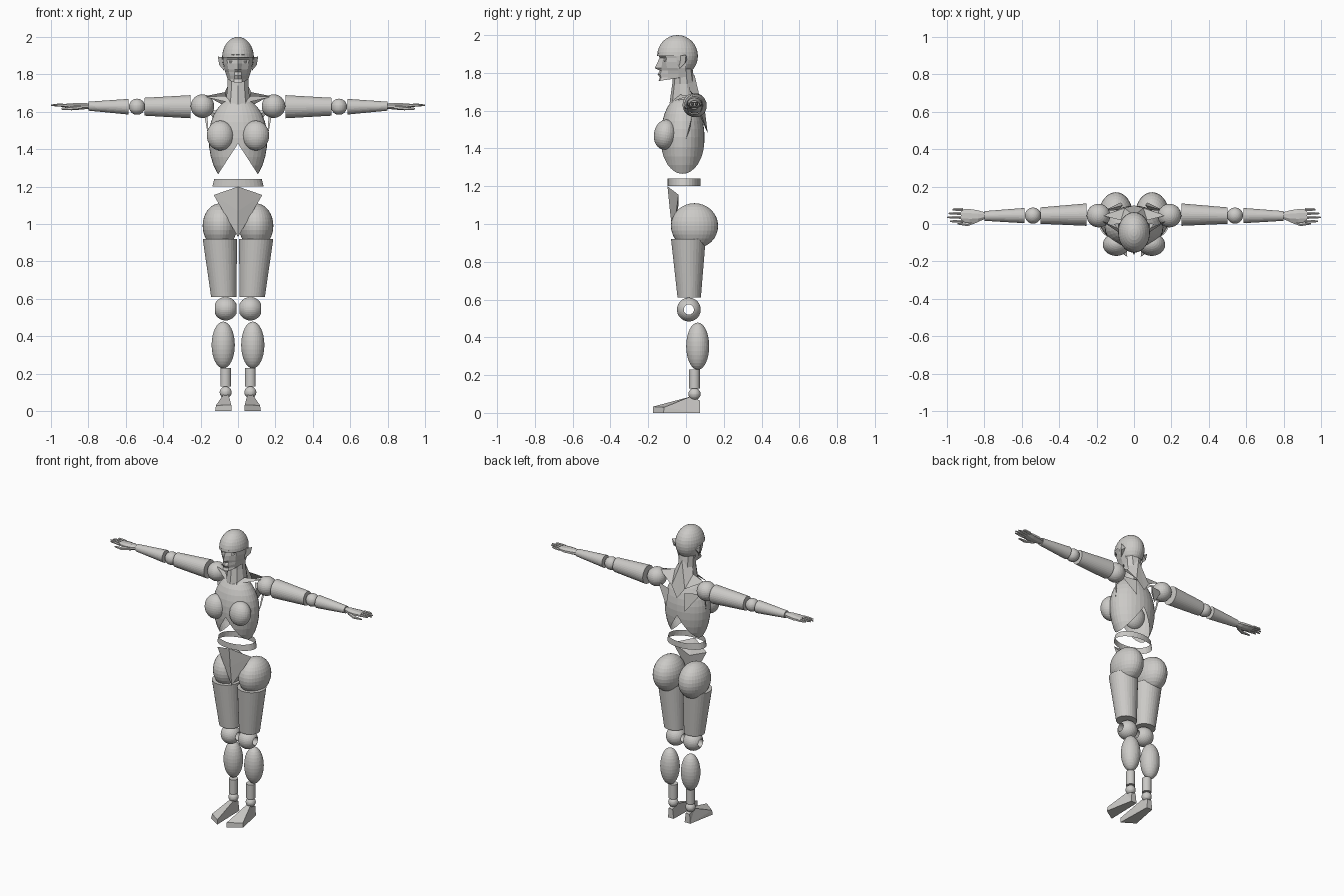
import bpy, bmesh, math
from mathutils import Matrix, Vector

if "Cube" in bpy.data.objects:
    bpy.data.objects.remove(bpy.data.objects["Cube"])

mat = bpy.data.materials.new("warm_grey")
mat.diffuse_color = (0.6, 0.59, 0.57, 1)
mat.use_nodes = True
mat.node_tree.nodes["Principled BSDF"].inputs["Base Color"].default_value = mat.diffuse_color


def finish(bm, name, mirror=True, normals=True):
    """Turn a bmesh into an object, plus a mirrored twin if wanted."""
    if normals:
        bmesh.ops.recalc_face_normals(bm, faces=bm.faces)
    for side in (("left_", "right_") if mirror else ("",)):
        if side == "right_":
            bmesh.ops.scale(bm, vec=(-1, 1, 1), verts=bm.verts)
            bmesh.ops.reverse_faces(bm, faces=bm.faces)
        me = bpy.data.meshes.new(side + name)
        bm.to_mesh(me)
        me.materials.append(mat)
        bpy.context.collection.objects.link(bpy.data.objects.new(side + name, me))
    bm.free()


def ball_mesh(c, r, tilt=0, seg=32):
    bm = bmesh.new()
    m = Matrix.Translation(c) @ Matrix.Rotation(tilt, 4, 'X') @ Matrix.Diagonal((*r, 1))
    bmesh.ops.create_uvsphere(bm, u_segments=seg, v_segments=seg // 2, radius=1, matrix=m)
    return bm


def ball(name, c, r, mirror=True, tilt=0, seg=32):
    finish(ball_mesh(c, r, tilt, seg), name, mirror)


def loft(name, rings, axis='z', n=32, cap=True, mirror=True, close=False):
    """Rings are (x, y, z, r1, r2), lying across the given axis."""
    bm = bmesh.new()
    loops = []
    for x, y, z, r1, r2 in rings:
        loop = []
        for i in range(n):
            a = 2 * math.pi * (i + 0.5) / n
            u, v = r1 * math.cos(a), r2 * math.sin(a)
            loop.append(bm.verts.new((x + u, y + v, z) if axis == 'z' else (x, y + u, z + v)))
        loops.append(loop)
    pairs = list(zip(loops, loops[1:])) + ([(loops[-1], loops[0])] if close else [])
    for a, b in pairs:
        for i in range(n):
            j = (i + 1) % n
            bm.faces.new((a[i], a[j], b[j], b[i]))
    if cap and not close:
        bm.faces.new(loops[0])
        bm.faces.new(loops[-1])
    finish(bm, name, mirror)


def solid(name, verts, faces, mirror=True):
    bm = bmesh.new()
    vs = [bm.verts.new(v) for v in verts]
    for f in faces:
        bm.faces.new([vs[i] for i in f])
    finish(bm, name, mirror)


# Skull: ellipsoid with the face area removed
bm = ball_mesh((0, -.045, 1.89), (.085, .108, .11))
gone = [f for f in bm.faces if f.calc_center_median().y < -.05 and f.calc_center_median().z < 1.89]
bmesh.ops.delete(bm, geom=gone, context='FACES')
finish(bm, "skull", False)

# Face: half rows of (x, y) from the centre to the jaw side, mirrored
rows = [
    (1.905, (0, -.152), (.03, -.147), (.06, -.115), (.082, -.06), (.082, 0)),
    (1.88, (0, -.140), (.025, -.120), (.058, -.103), (.079, -.05), (.078, 0)),
    (1.858, (0, -.150), (.022, -.126), (.057, -.106), (.077, -.05), (.075, 0)),
    (1.825, (0, -.165), (.018, -.130), (.052, -.100), (.073, -.045), (.070, 0)),
    (1.812, (0, -.138), (.018, -.130), (.048, -.095), (.068, -.04), (.066, 0)),
    (1.793, (0, -.150), (.020, -.138), (.042, -.095), (.062, -.04), (.060, 0)),
    (1.775, (0, -.138), (.020, -.132), (.040, -.095), (.056, -.04), (.055, 0)),
    (1.757, (0, -.145), (.022, -.139), (.038, -.105), (.050, -.05), (.050, 0)),
]
bm = bmesh.new()
grid = []
for z, *half in rows:
    drop = 0.15 if z < 1.77 else 0
    full = [(-x, y) for x, y in half[:0:-1]] + half
    grid.append([bm.verts.new((x, y, z + drop * (y + .145))) for x, y in full])
for a, b in zip(grid, grid[1:]):
    for i in range(8):
        bm.faces.new((a[i], a[i + 1], b[i + 1], b[i]))
bm.faces.new(grid[-1])
finish(bm, "face", False)
ball("eye", (.036, -.106, 1.868), (.014, .014, .011), seg=12)

# Ears
solid("ear", [(.075, -.04, 1.89), (.108, .0, 1.895), (.1, -.005, 1.85), (.075, -.035, 1.82), (.075, .005, 1.87)],
      [(0, 1, 2, 3), (1, 4, 2), (2, 4, 3), (0, 4, 1), (0, 3, 4)])

# Neck, trapezius, collar bones, shoulder blades and straps
loft("neck", [(0, -.015, 1.82, .06, .05), (0, -.013, 1.74, .058, .06), (0, -.012, 1.64, .07, .075)], n=10, mirror=False)
solid("trapezius", [(0, .045, 1.79), (.05, .01, 1.75), (.07, .02, 1.705), (.17, .045, 1.685), (.05, .085, 1.62), (0, .1, 1.55)],
      [(0, 1, 2, 4), (2, 3, 4), (0, 4, 5)])
solid("collar_bone", [(.03, -.08, 1.645), (.07, -.03, 1.685), (.18, .02, 1.68)], [(0, 2, 1)])
solid("shoulder_blade", [(.06, .1, 1.6), (.165, .07, 1.61), (.07, .115, 1.48), (.08, .075, 1.57)],
      [(0, 2, 1), (0, 1, 3), (1, 2, 3), (0, 3, 2)])
solid("chest_strap", [(.185, .035, 1.605), (.165, .04, 1.6), (.155, .0, 1.45), (.165, .02, 1.5)], [(0, 1, 2, 3)])

# Rib cage: egg shell with an upside-down V cut away
bm = ball_mesh((0, 0, 0), (.157, .116, 1))
for v in bm.verts:
    v.co.z = 1.46 + v.co.z * (.22 if v.co.z > 0 else .265)
    v.co.y -= .018
for co, no in (((0, 0, 0), (-1, 0, 0)), ((0, 0, 1.43), (-.17, 0, -.11))):
    bmesh.ops.bisect_plane(bm, geom=bm.verts[:] + bm.edges[:] + bm.faces[:], plane_co=co, plane_no=no, clear_outer=True)
finish(bm, "rib_cage", normals=False)
ball("breast", (.095, -.11, 1.473), (.072, .06, .08), tilt=-.15)

# Waist band and pelvis wedge
loft("waist_band", [(0, -.01, 1.2, .138, .088), (0, -.01, 1.24, .128, .088)], cap=False, mirror=False)
solid("pelvis", [(0, -.098, 1.2), (.13, -.04, 1.155), (0, -.085, 1.07), (0, -.068, .93), (-.13, -.04, 1.155), (0, -.04, 1.1)],
      [(0, 2, 1), (0, 4, 2), (2, 3, 1), (2, 4, 3), (0, 1, 5), (0, 5, 4), (1, 3, 5), (4, 5, 3)], False)

# Arms
Y, Z = .045, 1.63
ball("shoulder", (.19, Y, Z), (.063, .063, .063))
loft("upper_arm", [(.255, Y + .005, Z - .003, .06, .062), (.5, Y, Z - .003, .044, .048)], 'x')
ball("elbow", (.54, Y, Z - .003), (.043, .043, .043))
loft("forearm", [(.585, Y, Z - .003, .041, .042), (.8, Y - .002, Z, .026, .024)], 'x')

# Hands
loft("palm", [(.795, Y, Z, .018, .016), (.835, Y - .003, Z, .034, .019), (.88, Y - .002, Z, .04, .017), (.925, Y, Z + .003, .036, .01)], 'x', 8)
for i, tip in enumerate((.985, 1.0, .993, .97)):
    y = .014 + i * .021
    loft("finger_%d" % (i + 1), [(.915, y, Z + .003, .009, .009), (.96, y + .001, Z + .006, .008, .008), (tip, y, Z + .005, .004, .004)], 'x', 6)
loft("thumb", [(.835, .02, Z - .006, .012, .012), (.89, -.002, Z - .012, .011, .01), (.945, .002, Z - .014, .005, .005)], 'x', 6)

# Hips and thighs
ball("hip", (.097, .045, .99), (.092, .125, .12))
loft("thigh", [(.097, .0125, .92, .092, .092), (.076, .017, .61, .068, .062)])

# Knees: balls pierced sideways, turned as a closed ring profile
R, hole = .063, .027
a0 = math.acos(hole / R)
rings = []
for i in range(13):
    a = a0 * (i / 6 - 1)
    r = R * math.cos(a)
    rings.append((.066 + R * math.sin(a), .015, .547, r, r))
loft("knee", rings, 'x', 32, close=True)

# Lower legs
ball("calf", (.079, .062, .353), (.062, .061, .125))
loft("shin", [(.066, .045, .23, .029, .029), (.066, .045, .13, .029, .029)])
ball("ankle", (.066, .045, .1), (.032, .032, .032), seg=24)

# Feet: wedges that widen towards the toes
solid("foot", [(.042, .075, 0), (.085, .075, 0), (.122, -.12, 0), (.036, -.175, 0),
               (.05, .075, .065), (.08, .075, .065), (.08, .02, .085), (.05, .02, .085), (.118, -.115, .03), (.036, -.175, .033)],
      [(0, 1, 2, 3), (0, 4, 5, 1), (4, 7, 6, 5), (7, 9, 8, 6), (3, 2, 8, 9), (1, 5, 6), (1, 6, 8), (1, 8, 2), (0, 7, 4), (0, 9, 7), (0, 3, 9)])
